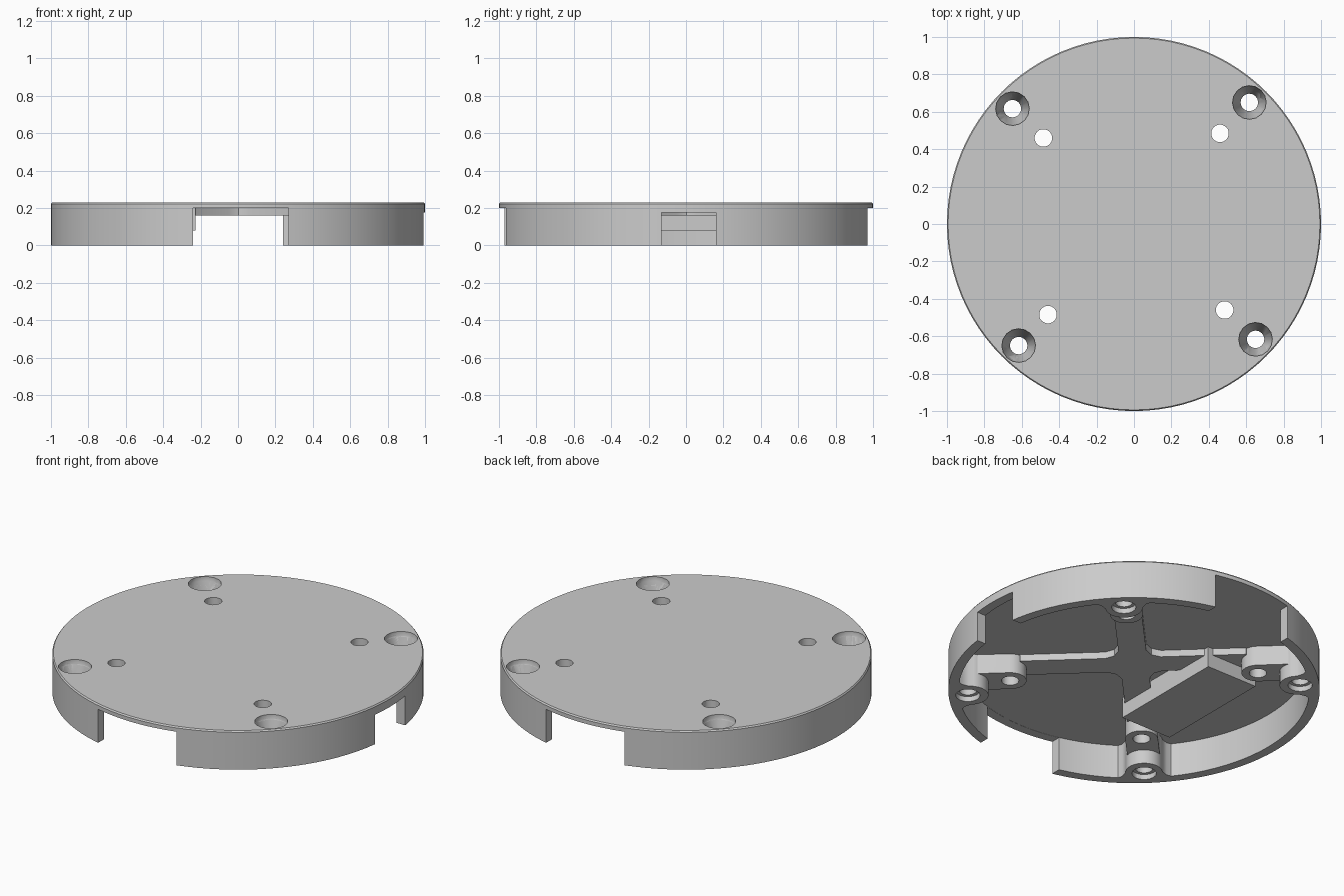
import bpy, bmesh, math
from mathutils import Matrix

if "Cube" in bpy.data.objects:
    bpy.data.objects.remove(bpy.data.objects["Cube"], do_unlink=True)

GREY = (0.6, 0.6, 0.6, 1)
mat = bpy.data.materials.new("light grey")
mat.use_nodes = True
mat.diffuse_color = GREY
mat.node_tree.nodes["Principled BSDF"].inputs["Base Color"].default_value = GREY

START = math.radians(46.5)          # direction of the first screw
SCREW_R, PIN_R = 0.896, 0.668       # distances of the two hole rings
FLOOR = 0.2                         # underside of the top plate


def add(name, bm, angle=0.0):
    bmesh.ops.recalc_face_normals(bm, faces=bm.faces)
    mesh = bpy.data.meshes.new(name)
    bm.transform(Matrix.Rotation(angle, 4, "Z"))
    bm.to_mesh(mesh)
    bm.free()
    obj = bpy.data.objects.new(name, mesh)
    bpy.context.collection.objects.link(obj)
    mesh.materials.append(mat)
    return obj


def lathe(name, profile, segments, x=0.0, angle=0.0):
    """Turn a profile that starts and ends on the axis."""
    bm = bmesh.new()
    verts = [bm.verts.new((r, 0, z)) for r, z in profile]
    edges = [bm.edges.new(pair) for pair in zip(verts, verts[1:])]
    bmesh.ops.spin(bm, geom=verts + edges, cent=(0, 0, 0), axis=(0, 0, 1),
                   angle=math.tau, steps=segments)
    bmesh.ops.remove_doubles(bm, verts=bm.verts, dist=1e-5)
    bmesh.ops.translate(bm, verts=bm.verts, vec=(x, 0, 0))
    return add(name, bm, angle)


def prism(name, outline, z0, z1, angle=0.0):
    bm = bmesh.new()
    face = bm.faces.new([bm.verts.new((x, y, z0)) for x, y in outline])
    top = bmesh.ops.extrude_face_region(bm, geom=[face])["geom"]
    moved = [v for v in top if isinstance(v, bmesh.types.BMVert)]
    bmesh.ops.translate(bm, verts=moved, vec=(0, 0, z1 - z0))
    return add(name, bm, angle)


def block(name, x0, x1, y0, y1, z0, z1):
    return prism(name, [(x0, y0), (x1, y0), (x1, y1), (x0, y1)], z0, z1)


def inner_arc(centre, radius, steps=12):
    """Half circle bulging towards the middle of the disc."""
    angles = [math.pi / 2 + math.pi * i / steps for i in range(steps + 1)]
    return [(centre + radius * math.cos(a), radius * math.sin(a)) for a in angles]


def cut(obj, cutters):
    for c in cutters:
        mod = obj.modifiers.new("cut", "BOOLEAN")
        mod.operation, mod.solver, mod.object = "DIFFERENCE", "EXACT", c
    deps = bpy.context.evaluated_depsgraph_get()
    mesh = bpy.data.meshes.new_from_object(obj.evaluated_get(deps))
    obj.modifiers.clear()
    obj.data = mesh


# Round lid: top plate and outer wall
shell = lathe("lid_shell", [(0, FLOOR), (0.945, FLOOR), (0.945, 0), (1, 0),
                            (1, 0.222), (0.994, 0.23), (0, 0.23)], 96)
parts = [shell]

# Cutters for the wall openings
notches = [block("front_notch", -0.24, 0.27, -1.2, -0.8, -0.1, FLOOR - 0.001),
           block("back_notch", -0.27, 0.24, 0.8, 1.2, -0.1, FLOOR - 0.001),
           block("side_notch", 0.8, 1.2, -0.13, 0.16, -0.1, 0.175)]

holes = []
for i in range(4):
    angle = START + i * math.pi / 2

    # Countersunk screw hole and plain pin hole
    screw = lathe("screw_cutter", [(0, -0.1), (0.066, -0.1), (0.066, 0.03), (0.047, 0.03),
                                   (0.047, 0.12), (0.09, 0.205), (0.09, 0.4), (0, 0.4)],
                  16, SCREW_R, angle)
    pin = lathe("pin_cutter", [(0, -0.1), (0.047, -0.1), (0.047, 0.4), (0, 0.4)],
                20, PIN_R, angle)
    holes += [screw, pin]

    # Screw boss flaring into the wall, and the lower step around the pin hole
    collar = prism("screw_boss", inner_arc(0.885, 0.1) + [(0.92, -0.12), (0.955, -0.18),
                   (0.975, 0), (0.955, 0.18), (0.92, 0.12)], 0, 0.21, angle)
    step = prism("pin_boss", inner_arc(PIN_R, 0.088) + [(0.93, -0.088), (0.93, 0.088)],
                 0.083, 0.21, angle)
    for boss in (collar, step):
        cut(boss, [screw, pin])
        parts.append(boss)

cut(shell, notches + holes)
for cutter in notches + holes:
    bpy.data.objects.remove(cutter, do_unlink=True)

# Cross ribs under the plate, with softened inner corners
outline = []
for i in range(4):
    a = START + i * math.pi / 2
    for r, t in ((0.15, -0.075), (0.61, -0.075), (0.61, 0.075), (0.15, 0.075), (0.1, 0.1)):
        outline.append((r * math.cos(a) - t * math.sin(a), r * math.sin(a) + t * math.cos(a)))
parts.append(prism("cross_ribs", outline, 0.16, 0.21))

# Raised rectangular pad under the plate
parts.append(block("raised_pad", -0.56, -0.228, -0.37, 0.35, 0.078, 0.21))

# Small posts at the wall ends beside the front and back openings
for side in (-1, 1):
    xs, ys = sorted((side * 0.24, side * 0.275)), sorted((side * 0.92, side * 0.95))
    parts.append(block("wall_end_post", *xs, *ys, 0, 0.21))

bpy.ops.object.select_all(action="DESELECT")
for p in parts:
    p.select_set(True)
bpy.context.view_layer.objects.active = shell
bpy.ops.object.shade_smooth_by_angle(angle=math.radians(30))
